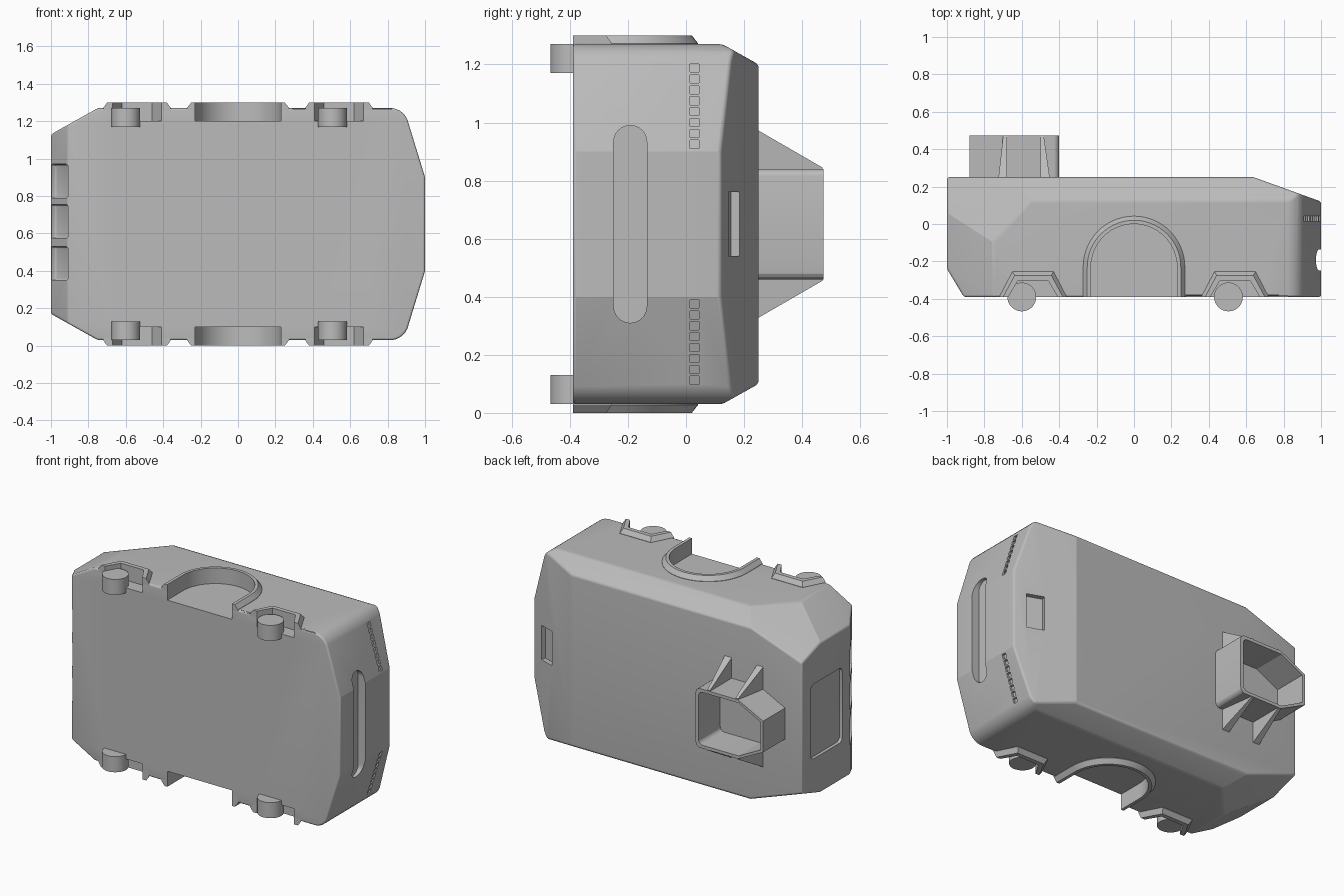
import bpy, bmesh, math
from mathutils import Vector, Matrix

if "Cube" in bpy.data.objects:
    bpy.data.objects.remove(bpy.data.objects["Cube"])

MID = 0.65                      # mirror plane height of the whole model
grey = bpy.data.materials.new("plain_grey")
grey.diffuse_color = (0.5, 0.5, 0.5, 1)
grey.use_nodes = True
grey.node_tree.nodes["Principled BSDF"].inputs["Base Color"].default_value = grey.diffuse_color


def finish(name, bm):
    bmesh.ops.recalc_face_normals(bm, faces=bm.faces[:])
    me = bpy.data.meshes.new(name)
    bm.to_mesh(me)
    bm.free()
    me.materials.append(grey)
    ob = bpy.data.objects.new(name, me)
    bpy.context.collection.objects.link(ob)
    return ob


def place(axis, a, b, d):
    """2D point (a, b) at depth d along the axis; heights are relative to MID."""
    return {"x": (d, a, b + MID), "y": (a, d, b + MID), "z": (a, b, d + MID)}[axis]


def prism(name, pts, axis, lo, hi, ring=0):
    """Extruded outline; with ring > 0 only a border of that width is kept."""
    bm = bmesh.new()
    f = bm.faces.new([bm.verts.new(place(axis, a, b, lo)) for a, b in pts])
    if ring:
        bmesh.ops.inset_region(bm, faces=[f], thickness=ring, use_even_offset=True)
        bmesh.ops.delete(bm, geom=[f], context="FACES_ONLY")
    r = bmesh.ops.extrude_face_region(bm, geom=bm.faces[:])
    move = Vector(place(axis, 0, 0, hi)) - Vector(place(axis, 0, 0, lo))
    bmesh.ops.translate(bm, vec=move, verts=[g for g in r["geom"] if isinstance(g, bmesh.types.BMVert)])
    return finish(name, bm)


def rect(a0, a1, b0, b1):
    return [(a0, b0), (a1, b0), (a1, b1), (a0, b1)]


def arc(cx, cy, r, a0, a1, n):
    return [(cx + r * math.cos(math.radians(a0 + (a1 - a0) * i / n)),
             cy + r * math.sin(math.radians(a0 + (a1 - a0) * i / n))) for i in range(n + 1)]


def apply_mod(ob, kind, **props):
    m = ob.modifiers.new("m", kind)
    for k, v in props.items():
        setattr(m, k, v)
    bpy.context.view_layer.objects.active = ob
    bpy.ops.object.modifier_apply(modifier="m")


def cut(ob, cutter, keep=False):
    apply_mod(ob, "BOOLEAN", operation="DIFFERENCE", solver="EXACT", object=cutter)
    if not keep:
        bpy.data.objects.remove(cutter)


def clipped_body(name, inset):
    """Box trimmed by planes (point, outward normal), each shifted inward by inset."""
    planes = [((1, 0, 0), (1, 0, 0)), ((-1, 0, 0), (-1, 0, 0)),
              ((0, .25, 0), (0, 1, 0)), ((0, -.39, 0), (0, -1, 0)),
              ((.64, .25, 0), (.13, .36, 0)), ((-1, -.24, 0), (-.15, -.09, 0))]
    for s in (1, -1):
        planes += [((0, 0, .62 * s), (0, 0, s)),
                   ((-.75, 0, .62 * s), (-.14, 0, .25 * s)),
                   ((0, .125, .62 * s), (0, .07, .125 * s)),
                   ((-.55, .125, .62 * s), (-.045, .04, .126 * s))]
        for i in range(6):
            a = math.radians(17 + i * 12.2)
            d = Vector((math.cos(a), 0, s * math.sin(a)))
            planes.append((Vector((.813, 0, .52 * s)) + d * .1, d))
    bm = bmesh.new()
    bmesh.ops.create_cube(bm, size=4)
    for co, no in planes:
        no = Vector(no).normalized()
        r = bmesh.ops.bisect_plane(bm, geom=bm.verts[:] + bm.edges[:] + bm.faces[:], dist=1e-5,
                                   plane_co=Vector(co) - no * inset, plane_no=no, clear_outer=True)
        edges = [e for e in r["geom_cut"] if isinstance(e, bmesh.types.BMEdge) and e.is_boundary]
        if edges:
            bmesh.ops.edgeloop_fill(bm, edges=edges)
    bmesh.ops.translate(bm, vec=(0, 0, MID), verts=bm.verts[:])
    return finish(name, bm)


def rim(name, outer, top, inner, s):
    """Raised border swept along an open outline, bevelled on its outer side."""
    bm = bmesh.new()
    rows = [[bm.verts.new(place("z", *p, s * w)) for p, w in ((o, .59), (o, .622), (t, .65), (i, .65), (i, .545))]
            for o, t, i in zip(outer, top, inner)]
    for r, q in zip(rows, rows[1:]):
        for k in range(5):
            bm.faces.new((r[k], r[k - 1], q[k - 1], q[k]))
    bm.faces.new(rows[0])
    bm.faces.new(rows[-1])
    return finish(name, bm)


# main body
body = clipped_body("body", 0)
apply_mod(body, "BEVEL", width=.02, segments=6, limit_method="ANGLE", angle_limit=math.radians(24))
inner_body = clipped_body("inner_body", .012)

# wheel pockets, raised rims and pegs on both sides
def arch(r):
    return [(r, -.39)] + arc(0, -.23, r, 0, 180, 28) + [(-r, -.39)]

def bracket(s, d):
    return [(s * (.36 + d), -.39), (s * (.43 + d * .6), -.255 - d), (s * (.65 - d * .6), -.255 - d), (s * (.72 - d), -.39)]

for side in (1, -1):
    tag = "upper" if side > 0 else "lower"
    shapes = [("arch", [arch(r) for r in (.272, .25, .23)])]
    shapes += [("bracket", [bracket(s, d) for d in (0, .02, .048)]) for s in (1, -1)]
    for label, (o, t, i) in shapes:
        pocket = [(i[0][0], -.5)] + i + [(i[-1][0], -.5)]
        cut(body, prism("pocket", pocket, "z", side * .55, side * .8))
        rim(f"{tag}_{label}_rim", o, t, i, side)
    for x in (-.6, .505):
        prism(f"{tag}_peg", arc(x, -.39, .077, 0, 350, 35), "z", side * .52, side * .62)

# three notches in the slanted corner
for z in (-.21, .015, .23):
    n = prism("notch", rect(-.086, .086, z - .09, z + .09), "x", -.03, .2)
    n.data.transform(Matrix.Translation((-.955, -.315, 0)) @ Matrix.Rotation(math.radians(211), 4, "Z"))
    apply_mod(n, "BEVEL", width=.015, segments=3)
    cut(body, n)

# long slot, end panel and small window
slot = arc(-.192, .283, .057, 0, 180, 16) + arc(-.192, -.283, .057, 180, 360, 16)
cut(body, prism("slot", slot, "x", .95, 1.2))
panel = [p for cx, cy, a in ((.13, .21, 0), (-.13, .21, 90), (-.13, -.21, 180), (.13, -.21, 270))
         for p in arc(cx, cy, .03, a, a + 90, 4)]
cut(body, prism("panel", panel, "x", -1.2, -.98))
window = prism("window", rect(-.055, .055, -.11, .11), "y", -.03, .1)
window.data.transform(Matrix.Translation((.875, .165, 0)) @ Matrix.Rotation(math.atan2(-.13, .36), 4, "Z"))
cut(body, window)

# fine groove with rows of small square dents
half = [(-.01, .44), (-.03, .46), (-.12, .48), (-.13, .49), (-.13, .545), (-.115, .56), (.045, .56), (.06, .545)]
groove = prism("groove", half + [(a, -b) for a, b in reversed(half)], "x", .6, 1.2, ring=.011)
cut(groove, inner_body, keep=True)
cut(body, groove)
for s in (1, -1):
    for i in range(8):
        z = s * (.275 + i * .0375)
        dent = prism("dent", rect(.014, .044, z - .014, z + .014), "x", .6, 1.2)
        cut(dent, inner_body, keep=True)
        cut(body, dent)
bpy.data.objects.remove(inner_body)

# hollow port on the back with four fins
def port(d):
    r = .03
    h = arc(-.40 - d - r, .19 - d - r, r, 0, 90, 4) + [(-.70 - d * .3, .19 - d), (-.88 + d, .10 - d * .5)]
    return h + [(a, -b) for a, b in reversed(h)]

tube = prism("back_port", port(0), "y", .24, .473)
cut(tube, prism("port_hole", port(.02), "y", .252, .6))
for s in (1, -1):
    for x0, x1, t0, t1 in ((-.725, -.68, -.7, -.68), (-.5, -.45, -.5, -.482)):
        bm = bmesh.new()
        pts = [(x, y, MID + s * w) for a, b, y, w in ((x0, x1, .245, .325), (t0, t1, .47, .195),
                                                     (t0, t1, .47, .18), (x0, x1, .245, .18)) for x in (a, b)]
        v = [bm.verts.new(p) for p in pts]
        bmesh.ops.convex_hull(bm, input=v)
        finish("port_fin", bm)

# shading
for ob in bpy.context.collection.objects:
    ob.select_set(True)
bpy.context.view_layer.objects.active = body
bpy.ops.object.shade_smooth_by_angle(angle=math.radians(16))
